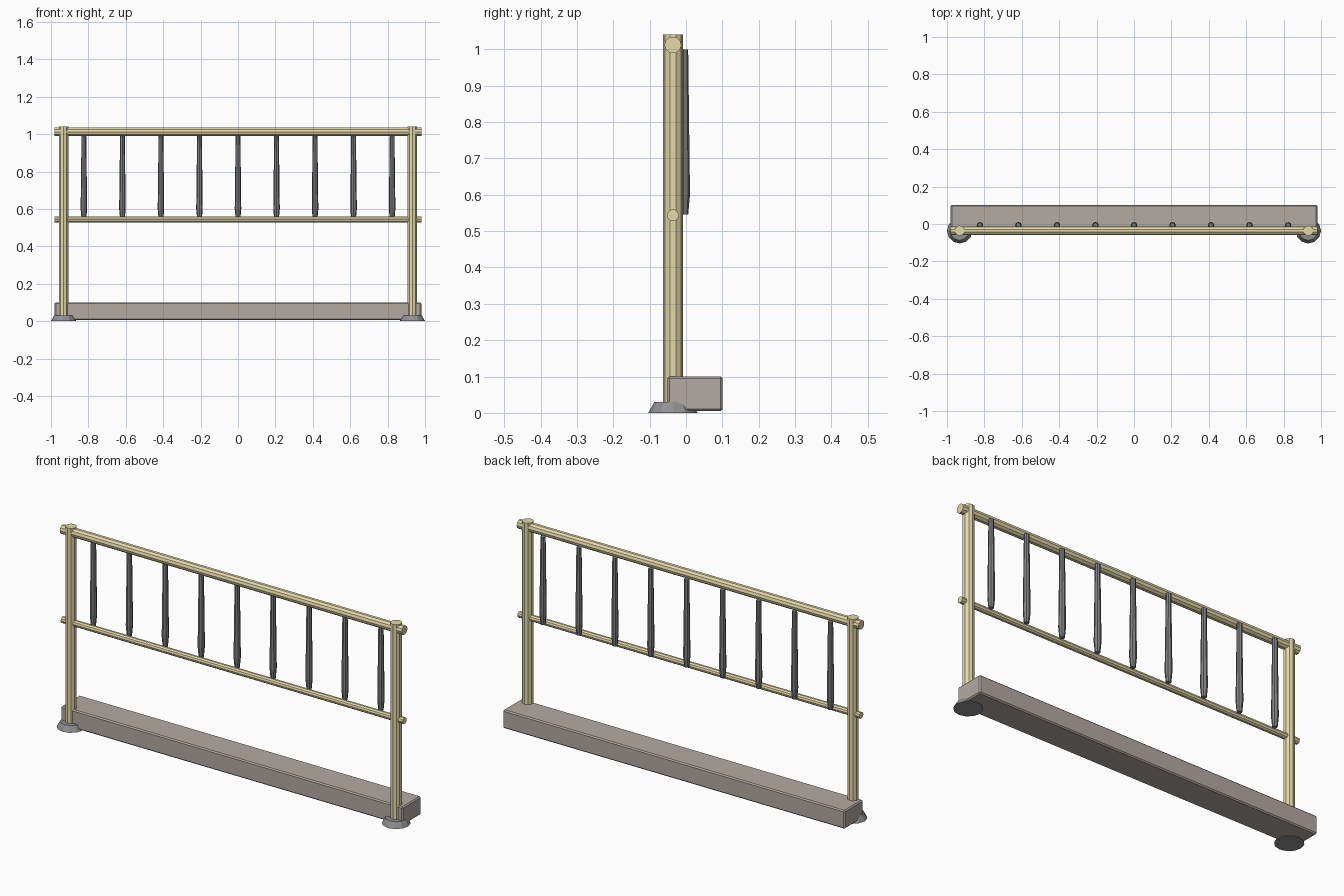
import bpy, bmesh
from math import pi, cos, sin
from mathutils import Matrix

if "Cube" in bpy.data.objects:
    bpy.data.objects.remove(bpy.data.objects["Cube"])


def material(name, rgb):
    m = bpy.data.materials.new(name)
    m.diffuse_color = (*rgb, 1)
    m.use_nodes = True
    m.node_tree.nodes["Principled BSDF"].inputs["Base Color"].default_value = m.diffuse_color
    return m


brass = material("brass", (0.78, 0.69, 0.40))
stone = material("stone", (0.45, 0.40, 0.37))
iron = material("dark_iron", (0.22, 0.22, 0.23))
foot_grey = material("foot_grey", (0.28, 0.28, 0.29))


def finish(name, bm, mat):
    bmesh.ops.recalc_face_normals(bm, faces=bm.faces)
    mesh = bpy.data.meshes.new(name)
    bm.to_mesh(mesh)
    bm.free()
    mesh.materials.append(mat)
    ob = bpy.data.objects.new(name, mesh)
    bpy.context.collection.objects.link(ob)
    return ob


def turned(name, profile, sides, mat, loc, along_x=False):
    """Closed faceted solid from (radius, height) rings."""
    bm = bmesh.new()
    rings = [[bm.verts.new((r * sin(2 * pi * i / sides), r * cos(2 * pi * i / sides), z))
              for i in range(sides)] for r, z in profile]
    for a, b in zip(rings, rings[1:]):
        for i in range(sides):
            j = (i + 1) % sides
            bm.faces.new((a[i], a[j], b[j], b[i]))
    bm.faces.new(rings[0])
    bm.faces.new(rings[-1])
    if along_x:
        bm.transform(Matrix.Rotation(pi / 2, 4, 'Y'))
    ob = finish(name, bm, mat)
    ob.location = loc
    return ob


RAIL_Y = -0.036
POST_X = 0.932

# Posts with flared feet
for side, s in (("left", -1), ("right", 1)):
    turned(f"{side}_post", [(0.0275, 0.01), (0.0275, 1.04)], 10, brass, (s * POST_X, RAIL_Y, 0))
    turned(f"{side}_foot", [(0.068, 0), (0.051, 0.03)], 12, foot_grey, (s * POST_X, RAIL_Y, 0))

# Horizontal rails running through the posts
for name, r, z in (("top_rail", 0.0235, 1.012), ("lower_rail", 0.0165, 0.543)):
    turned(name, [(r, -0.98), (r, 0.98)], 10, brass, (0, RAIL_Y, z), True)

# Tapered balusters behind the rails
baluster = [(0.0125, 0.545), (0.0175, 0.60), (0.0125, 1.0)]
for i in range(9):
    turned(f"baluster_{i + 1}", baluster, 8, iron, ((i - 4) * 0.206, -0.0065, 0))

# Kerb with slightly bevelled edges
bm = bmesh.new()
bmesh.ops.create_cube(bm, size=1)
bm.transform(Matrix.Translation((0, 0.0245, 0.0525)) @ Matrix.Diagonal((1.96, 0.153, 0.095, 1)))
bmesh.ops.bevel(bm, geom=bm.edges[:], offset=0.006, segments=1, affect='EDGES')
finish("kerb", bm, stone)
